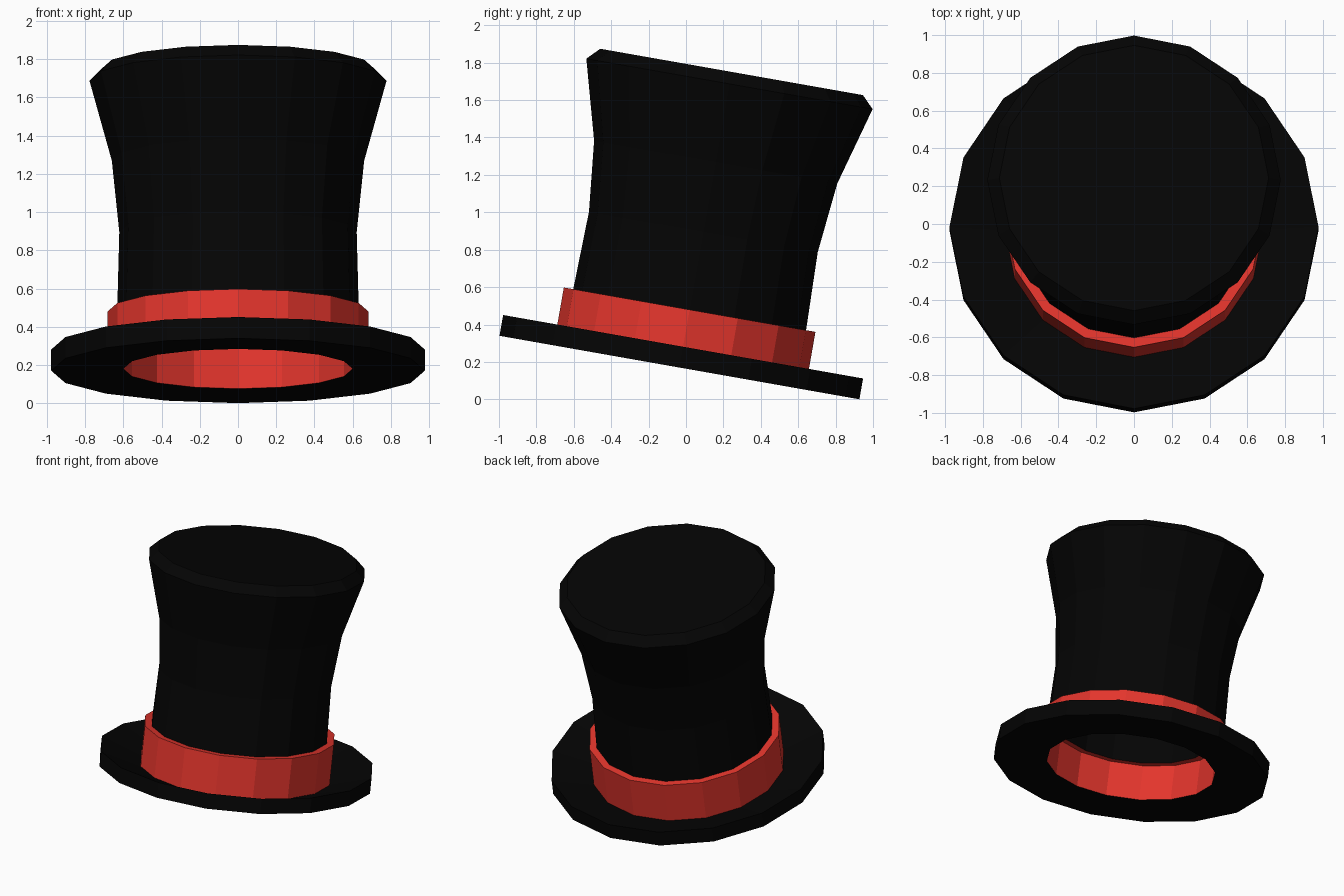
import bpy, bmesh, math
from mathutils import Matrix

if "Cube" in bpy.data.objects:
    bpy.data.objects.remove(bpy.data.objects["Cube"])

SIDES = 16
# The whole hat leans back 10 degrees about its brim centre
TILT = Matrix.Translation((0, -0.035, 0.17)) @ Matrix.Rotation(math.radians(-10), 4, 'X')


def material(name, rgb):
    m = bpy.data.materials.new(name)
    m.diffuse_color = (*rgb, 1)
    m.use_nodes = True
    m.node_tree.nodes["Principled BSDF"].inputs["Base Color"].default_value = m.diffuse_color
    return m


black = material("black felt", (0.0013, 0.0013, 0.0013))
red = material("red ribbon", (0.78, 0.036, 0.026))


def lathe(name, mat, *profiles):
    """Spin (radius, height) profiles; the surface faces right of travel."""
    bm = bmesh.new()
    for profile in profiles:
        rings = []
        for r, z in profile:
            if r == 0:
                rings.append([bm.verts.new((0, 0, z))] * SIDES)
            else:
                rings.append([bm.verts.new((r * math.cos(a), r * math.sin(a), z))
                              for a in (2 * math.pi * i / SIDES for i in range(SIDES))])
        for lo, hi in zip(rings, rings[1:]):
            for i in range(SIDES):
                j = (i + 1) % SIDES
                quad = [lo[i], lo[j], hi[j], hi[i]]
                bm.faces.new(list(dict.fromkeys(quad)))
    bm.transform(TILT)
    mesh = bpy.data.meshes.new(name)
    bm.to_mesh(mesh)
    bm.free()
    mesh.materials.append(mat)
    bpy.context.collection.objects.link(bpy.data.objects.new(name, mesh))


# Brim: ring whose top dips towards the band
lathe("brim", black, [(0.6, 0.01), (0.977, 0), (0.977, 0.113), (0.683, 0.015)])

# Band: outer ribbon plus the red lining seen from below
lathe("band", red,
      [(0.683, 0.015), (0.683, 0.314), (0.63, 0.314)],
      [(0.55, 0.27), (0.6, 0.27), (0.6, 0.01)])

# Crown: flared outer wall with bevelled top, and its hollow inside
lathe("crown", black,
      [(0.632, 0.314), (0.621, 0.736), (0.66, 1.115), (0.777, 1.54),
       (0.713, 1.605), (0, 1.605)],
      [(0, 1.525), (0.69, 1.525), (0.58, 1.115), (0.54, 0.736), (0.55, 0.27)])
